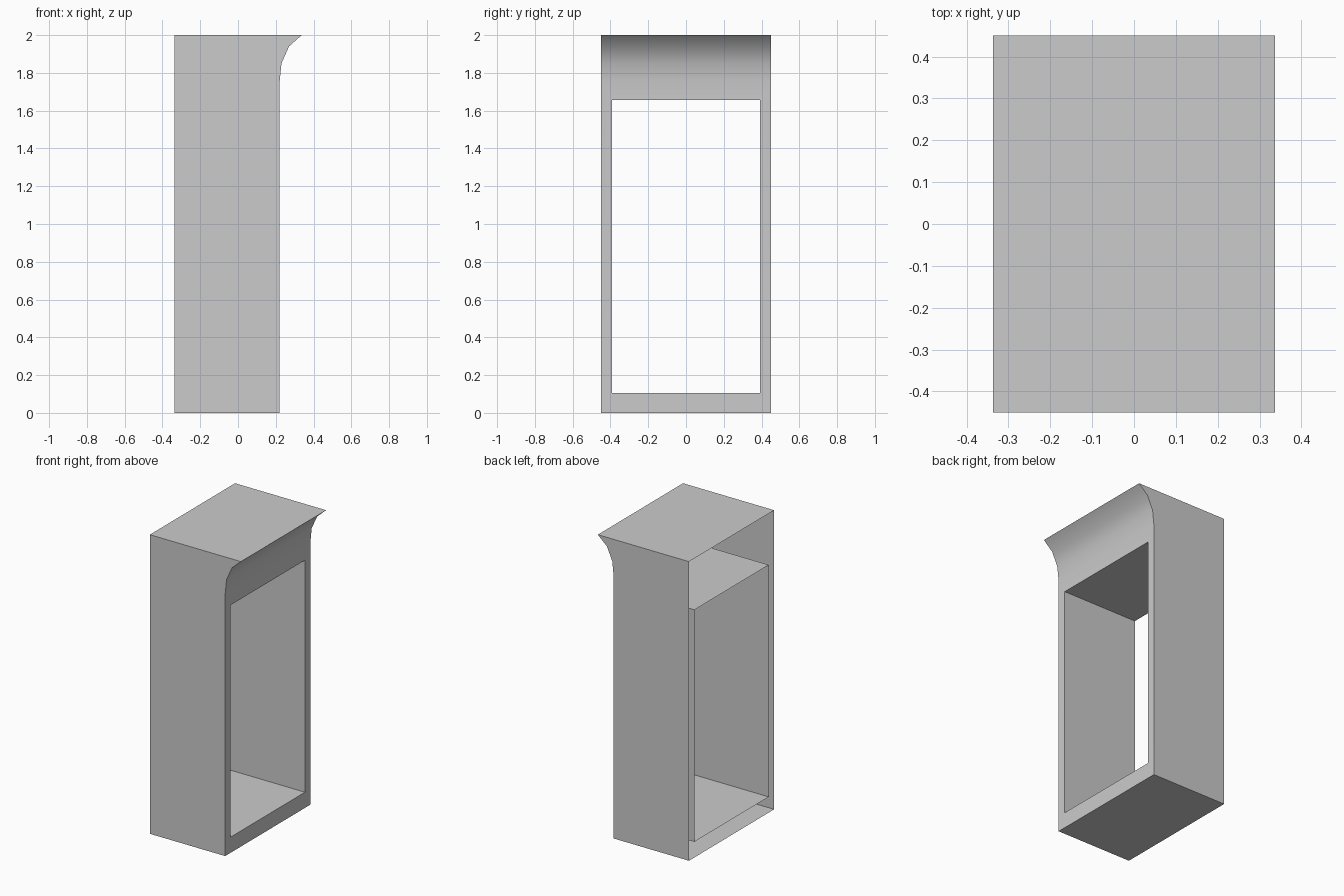
import bpy, bmesh, math

if "Cube" in bpy.data.objects:
    bpy.data.objects.remove(bpy.data.objects["Cube"])

HALF_X, HALF_Y, HEIGHT = 0.337, 0.45, 2.0
FRONT_X = 0.22
OPEN_Y, OPEN_BOTTOM, OPEN_TOP = 0.393, 0.105, 1.656

# Side profile (x, z): flat front, then the flared cornice, then the top back edge
PROFILE = [(-HALF_X, 0), (FRONT_X, 0), (FRONT_X, 1.75), (0.23, 1.85),
           (0.27, 1.94), (HALF_X, HEIGHT), (-HALF_X, HEIGHT)]

bm = bmesh.new()

# Two side panels
near, far = [[bm.verts.new((x, y, z)) for x, z in PROFILE]
             for y in (-HALF_Y, HALF_Y)]
bm.faces.new(near)
bm.faces.new(far[::-1])

# Bottom, cornice and top strips; the back stays open
for i in range(len(PROFILE) - 1):
    if i != 1:
        bm.faces.new((near[i], far[i], far[i + 1], near[i + 1]))

# Front frame around the opening, and the lining running through to the back
outer = [near[1], far[1], far[2], near[2]]
corners = [(-OPEN_Y, OPEN_BOTTOM), (OPEN_Y, OPEN_BOTTOM),
           (OPEN_Y, OPEN_TOP), (-OPEN_Y, OPEN_TOP)]
front_rim, back_rim = [[bm.verts.new((x, y, z)) for y, z in corners]
                       for x in (FRONT_X, -HALF_X)]
for a, b in ((outer, front_rim), (front_rim, back_rim)):
    for i in range(4):
        j = (i + 1) % 4
        bm.faces.new((a[i], a[j], b[j], b[i]))

bmesh.ops.recalc_face_normals(bm, faces=bm.faces[:])
mesh = bpy.data.meshes.new("cabinet_surround")
bm.to_mesh(mesh)
bm.free()

cabinet = bpy.data.objects.new("cabinet_surround", mesh)
bpy.context.collection.objects.link(cabinet)
bpy.context.view_layer.objects.active = cabinet
cabinet.select_set(True)
bpy.ops.object.shade_smooth_by_angle(angle=math.radians(30))
